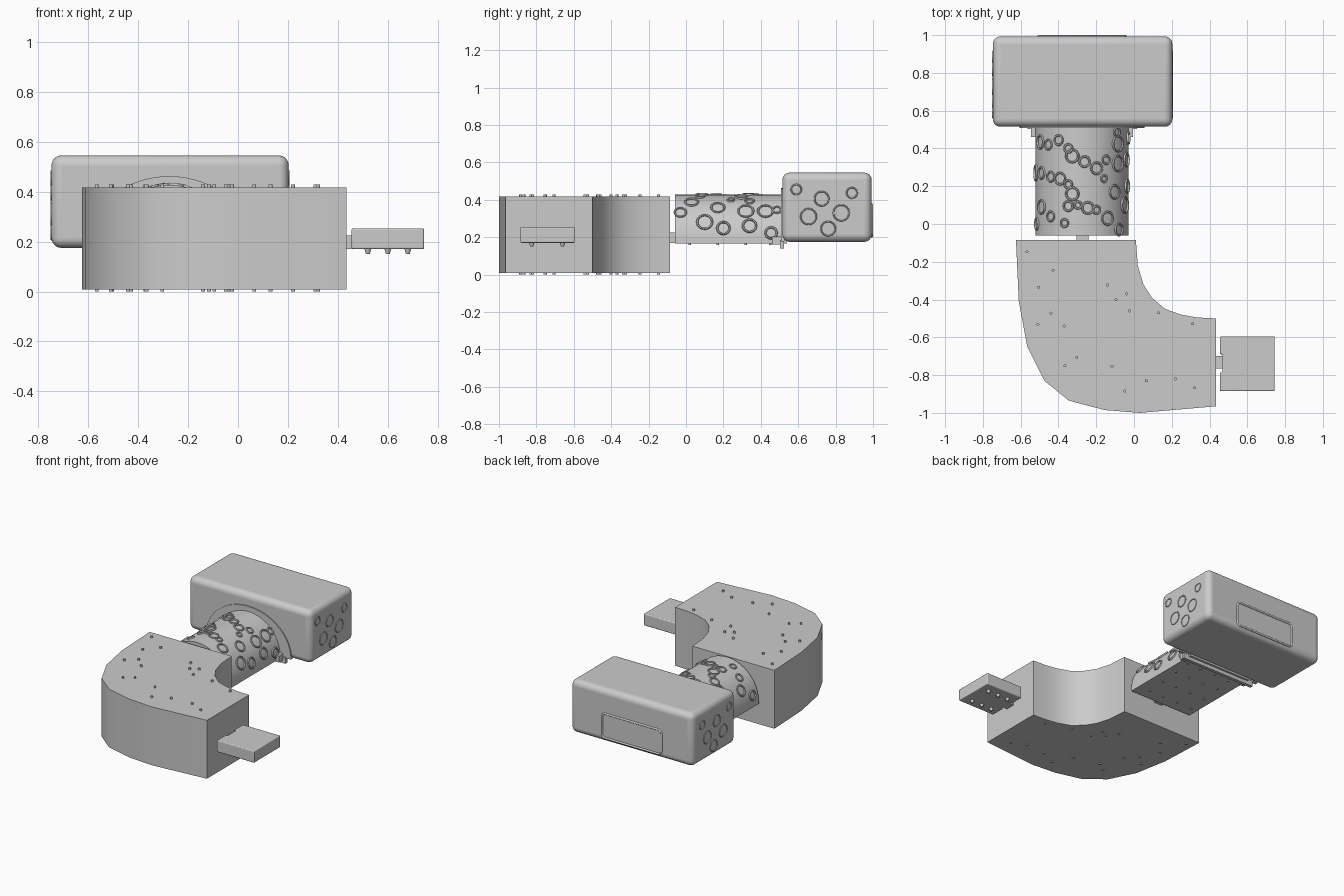
import bpy, bmesh
from math import sin, cos, pi, radians
from mathutils import Vector, Matrix

if "Cube" in bpy.data.objects:
    bpy.data.objects.remove(bpy.data.objects["Cube"])


def finish(name, bm, smooth=None, bevel=0, segs=4):
    bmesh.ops.recalc_face_normals(bm, faces=bm.faces[:])
    me = bpy.data.meshes.new(name)
    bm.to_mesh(me)
    bm.free()
    ob = bpy.data.objects.new(name, me)
    bpy.context.collection.objects.link(ob)
    if bevel:
        m = ob.modifiers.new("bevel", 'BEVEL')
        m.width, m.segments = bevel, segs
    if smooth:
        bpy.ops.object.select_all(action='DESELECT')
        ob.select_set(True)
        bpy.context.view_layer.objects.active = ob
        bpy.ops.object.shade_smooth_by_angle(angle=radians(smooth))
    return ob


def add_box(bm, x0, x1, y0, y1, z0, z1):
    mat = Matrix.Translation(((x0 + x1) / 2, (y0 + y1) / 2, (z0 + z1) / 2))
    mat = mat @ Matrix.Diagonal((x1 - x0, y1 - y0, z1 - z0, 1))
    bmesh.ops.create_cube(bm, size=1, matrix=mat)


def box(name, *dims, **kw):
    bm = bmesh.new()
    add_box(bm, *dims)
    return finish(name, bm, **kw)


def add_ring(bm, centre, normal, r, t, n=24, k=6):
    rot = Vector(normal).to_track_quat('Z', 'Y')
    vs = [[bm.verts.new(Vector(centre) + rot @ Vector((
        (r + t * cos(2 * pi * j / k)) * cos(2 * pi * i / n),
        (r + t * cos(2 * pi * j / k)) * sin(2 * pi * i / n),
        t * sin(2 * pi * j / k)))) for j in range(k)] for i in range(n)]
    for i in range(n):
        for j in range(k):
            a, b = vs[i], vs[(i + 1) % n]
            bm.faces.new((a[j], b[j], b[(j + 1) % k], a[(j + 1) % k]))


def prism(name, pts, move, **kw):
    bm = bmesh.new()
    f = bm.faces.new([bm.verts.new(p) for p in pts])
    g = bmesh.ops.extrude_face_region(bm, geom=[f])
    bmesh.ops.translate(bm, vec=move, verts=[v for v in g['geom'] if isinstance(v, bmesh.types.BMVert)])
    return finish(name, bm, **kw)


def add_peg(bm, x, y, z0, z1, r0, r1):
    bmesh.ops.create_cone(bm, cap_ends=True, segments=10, radius1=r0, radius2=r1, depth=z1 - z0,
                          matrix=Matrix.Translation((x, y, (z0 + z1) / 2)))


# Curved elbow block
outline = [(-.625, -.085), (-.61, -.41), (-.565, -.65), (-.475, -.83), (-.345, -.935), (-.155, -.985),
           (.03, -1), (.435, -.965), (.435, -.5), (.335, -.495), (.25, -.48), (.165, -.45),
           (.095, -.39), (.05, -.32), (.02, -.22), (.01, -.085)]
prism("elbow_block", [(x, y, .008) for x, y in outline], (0, 0, .409), smooth=35)

# Small pegs through the elbow, showing above and below
pegs = [(-.566, -.147), (-.428, -.245), (-.505, -.335), (-.509, -.532), (-.44, -.472), (-.37, -.54),
        (-.303, -.707), (-.366, -.75), (-.116, -.753), (-.049, -.884), (.065, -.83), (.22, -.82),
        (.32, -.867), (.31, -.527), (.13, -.47), (-.14, -.323), (-.095, -.40), (-.04, -.37), (-.024, -.46)]
bm = bmesh.new()
for x, y in pegs:
    add_peg(bm, x, y, .41, .429, .008, .008)
    add_peg(bm, x, y, 0, .012, .008, .008)
finish("elbow_pegs", bm, smooth=40)

# Connectors from elbow to its neighbours
box("rear_connector", -.305, -.24, -.1, -.05, .17, .225)
box("side_connector", .42, .475, -.765, -.70, .17, .225)

# Small side pod with a notch around its connector
pod = [(.455, -.885), (.745, -.885), (.745, -.595), (.455, -.595), (.455, -.69), (.468, -.69),
       (.468, -.785), (.455, -.785)]
prism("side_pod", [(x, y, .17) for x, y in pod], (0, 0, .083), smooth=40, bevel=.006, segs=3)
bm = bmesh.new()
for x in (.52, .6, .68):
    for y in (-.825, -.66):
        add_peg(bm, x, y, .15, .174, .008, .015)
finish("pod_feet", bm, smooth=40)

# Arched trunk with a flat underside
CX, CZ, R = -.275, .18, .247


def arch(rx, rz, y, base, n=40):
    pts = [(CX + rx * cos(pi * i / n), y, CZ + rz * sin(pi * i / n)) for i in range(n + 1)]
    return pts + [(CX - rx, y, base), (CX + rx, y, base)]


prism("arched_trunk", arch(R, R, -.06, .165), (0, .6, 0), smooth=35)
prism("trunk_collar", arch(.33, .282, .507, .178), (0, .02, 0), smooth=35)

# Collar brackets and lower lip
bm = bmesh.new()
for s in (-1, 1):
    c = CX + s * .25
    add_box(bm, c - .02, c + .02, .46, .52, .16, .205)
add_box(bm, CX - .29, CX + .29, .503, .525, .14, .185)
finish("collar_brackets", bm)

# Rings scattered on the trunk: angle, y, radius
rings = [(153, .434, .034), (136, .42, .025), (120, .444, .025), (107, .40, .022), (102, .36, .033),
         (87, .33, .027), (72, .295, .03), (62, .24, .017), (170, .27, .04), (150, .27, .03),
         (132, .25, .025), (118, .24, .03), (107, .21, .02), (102, .16, .033), (107, .095, .025),
         (95, .1, .018), (83, .085, .03), (72, .075, .02), (57, .03, .034), (150, .09, .035),
         (132, .04, .025), (112, .005, .02), (165, .0, .03), (38, -.03, .03), (24, .1, .04),
         (46, .17, .035), (16, .2, .033), (40, .32, .04), (59, .34, .022), (40, .425, .04),
         (19, .34, .035), (10, .455, .03), (42, .487, .022)]
bm = bmesh.new()
for a, y, r in rings:
    n = Vector((cos(radians(a)), 0, sin(radians(a))))
    add_ring(bm, Vector((CX, y, CZ)) + n * (R + .002), n, r, .006)
finish("trunk_rings", bm, smooth=60)

# Dots beneath the trunk
bm = bmesh.new()
for x in (-.45, -.33, -.21, -.1):
    for y in (.02, .17, .32, .45):
        add_peg(bm, x + .1 * (y - .2), y, .158, .168, .007, .007)
finish("trunk_pegs", bm, smooth=40)

# Large rounded rear housing
box("rear_housing", -.747, .203, .515, .993, .175, .545, smooth=40, bevel=.04, segs=6)

# Rings on both ends of the housing: y, z, radius
ends = [(.59, .455, .027), (.725, .406, .038), (.655, .31, .042), (.76, .246, .038), (.83, .33, .042),
        (.887, .437, .028)]
bm = bmesh.new()
for y, z, r in ends:
    for x, s in ((.203, 1), (-.747, -1)):
        add_ring(bm, (x, y, z), (s, 0, 0), r, .004)
finish("housing_rings", bm, smooth=60)

# Rounded frame on the back of the housing
cu = bpy.data.curves.new("back_frame", 'CURVE')
cu.dimensions = '3D'
cu.bevel_depth = .007
cu.bevel_resolution = 2
sp = cu.splines.new('POLY')
pts = []
for q, (sx, sz) in enumerate(((1, 1), (-1, 1), (-1, -1), (1, -1))):
    for i in range(6):
        a = pi / 2 * (q + i / 5)
        pts.append((CX + sx * .205 + .025 * cos(a), .993, .29 + sz * .06 + .025 * sin(a)))
sp.points.add(len(pts) - 1)
for p, co in zip(sp.points, pts):
    p.co = (*co, 1)
sp.use_cyclic_u = True
bpy.context.collection.objects.link(bpy.data.objects.new("back_frame", cu))
